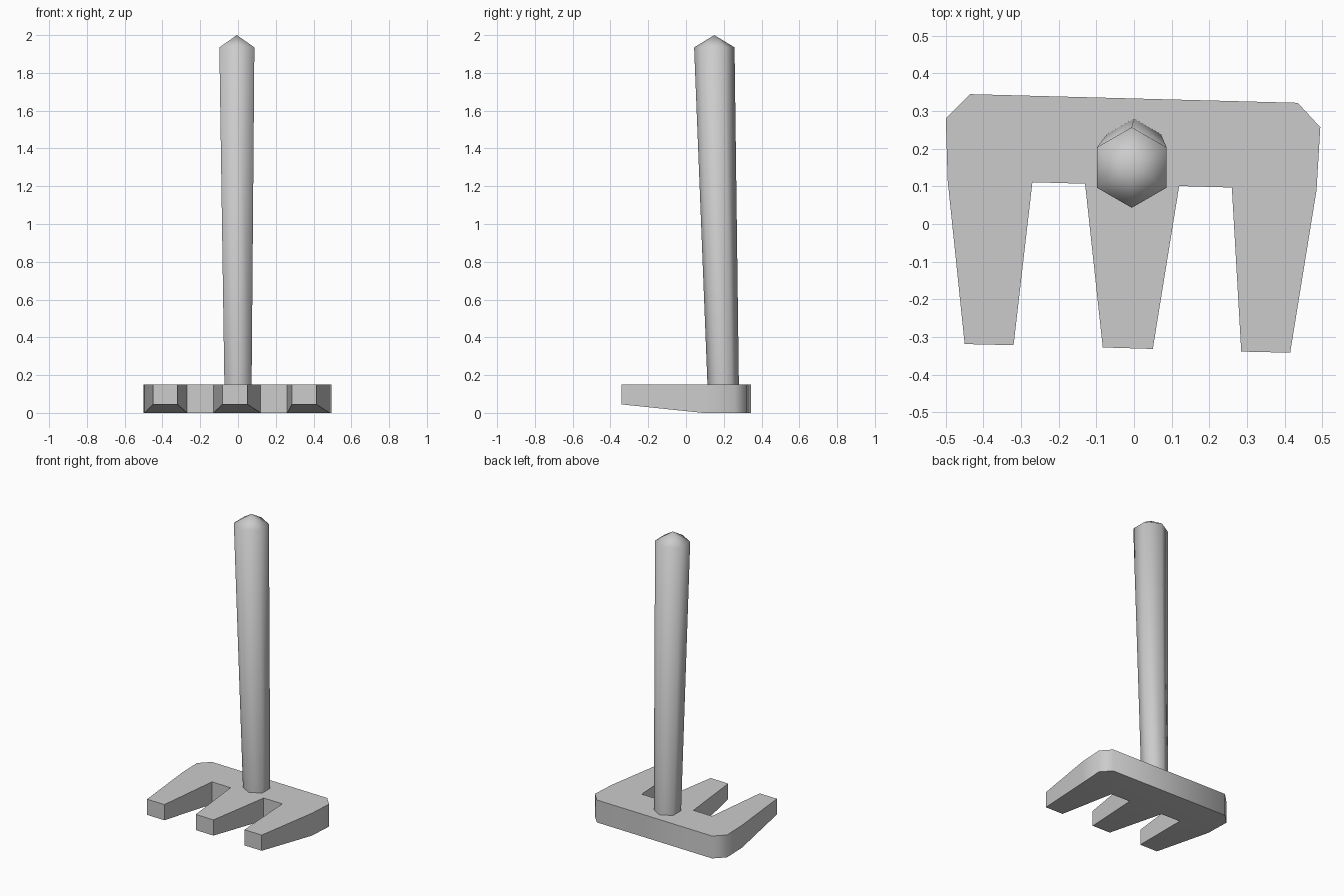
import bpy, bmesh
from math import sin, cos, pi, radians

cube = bpy.data.objects.get("Cube")
if cube:
    bpy.data.objects.remove(cube)

grey = bpy.data.materials.new("plain_grey")
grey.use_nodes = True
colour = (0.6, 0.6, 0.6, 1)
grey.diffuse_color = colour
grey.node_tree.nodes["Principled BSDF"].inputs["Base Color"].default_value = colour


def finish(bm, name, angle):
    """Turn a bmesh into a shaded, coloured object."""
    bmesh.ops.recalc_face_normals(bm, faces=bm.faces)
    mesh = bpy.data.meshes.new(name)
    bm.to_mesh(mesh)
    bm.free()
    mesh.materials.append(grey)
    obj = bpy.data.objects.new(name, mesh)
    bpy.context.collection.objects.link(obj)
    bpy.ops.object.select_all(action="DESELECT")
    obj.select_set(True)
    bpy.context.view_layer.objects.active = obj
    bpy.ops.object.shade_smooth_by_angle(angle=radians(angle))


# Three-toothed head: a back plate and teeth, each with a root and a tip edge
HEIGHT, TIP_LIFT = 0.15, 0.045
back = [(0.495, 0.257), (0.435, 0.322), (-0.435, 0.345), (-0.5, 0.28)]
teeth = [  # root left, tip left, tip right, root right
    [(-0.495, 0.115), (-0.45, -0.319), (-0.32, -0.322), (-0.27, 0.111)],
    [(-0.13, 0.107), (-0.083, -0.328), (0.05, -0.332), (0.12, 0.101)],
    [(0.26, 0.097), (0.285, -0.339), (0.415, -0.342), (0.485, 0.09)],
]
bm = bmesh.new()
plate = []
for tooth in teeth:
    corners = [bm.verts.new((x, y, HEIGHT)) for x, y in tooth]
    bm.faces.new(corners)
    plate += [corners[0], corners[3]]
plate += [bm.verts.new((x, y, HEIGHT)) for x, y in back]
bm.faces.new(plate)
result = bmesh.ops.extrude_face_region(bm, geom=bm.faces[:], use_keep_orig=True)
for v in result["geom"]:
    if isinstance(v, bmesh.types.BMVert):
        v.co.z = TIP_LIFT if v.co.y < -0.2 else 0
finish(bm, "fork_head", 50)

# Six-sided leaning handle that widens towards a pointed end
bm = bmesh.new()


def ring(cx, cy, z, radius):
    return [bm.verts.new((cx + radius * sin(i * pi / 3),
                          cy + radius * cos(i * pi / 3), z)) for i in range(6)]


low = ring(0, 0.197, 0.14, 0.083)
high = ring(-0.006, 0.15, 1.935, 0.107)
apex = bm.verts.new((-0.006, 0.15, 2))
bm.faces.new(low)
for i in range(6):
    j = (i + 1) % 6
    bm.faces.new((low[i], low[j], high[j], high[i]))
    bm.faces.new((high[i], high[j], apex))
finish(bm, "handle", 70)
